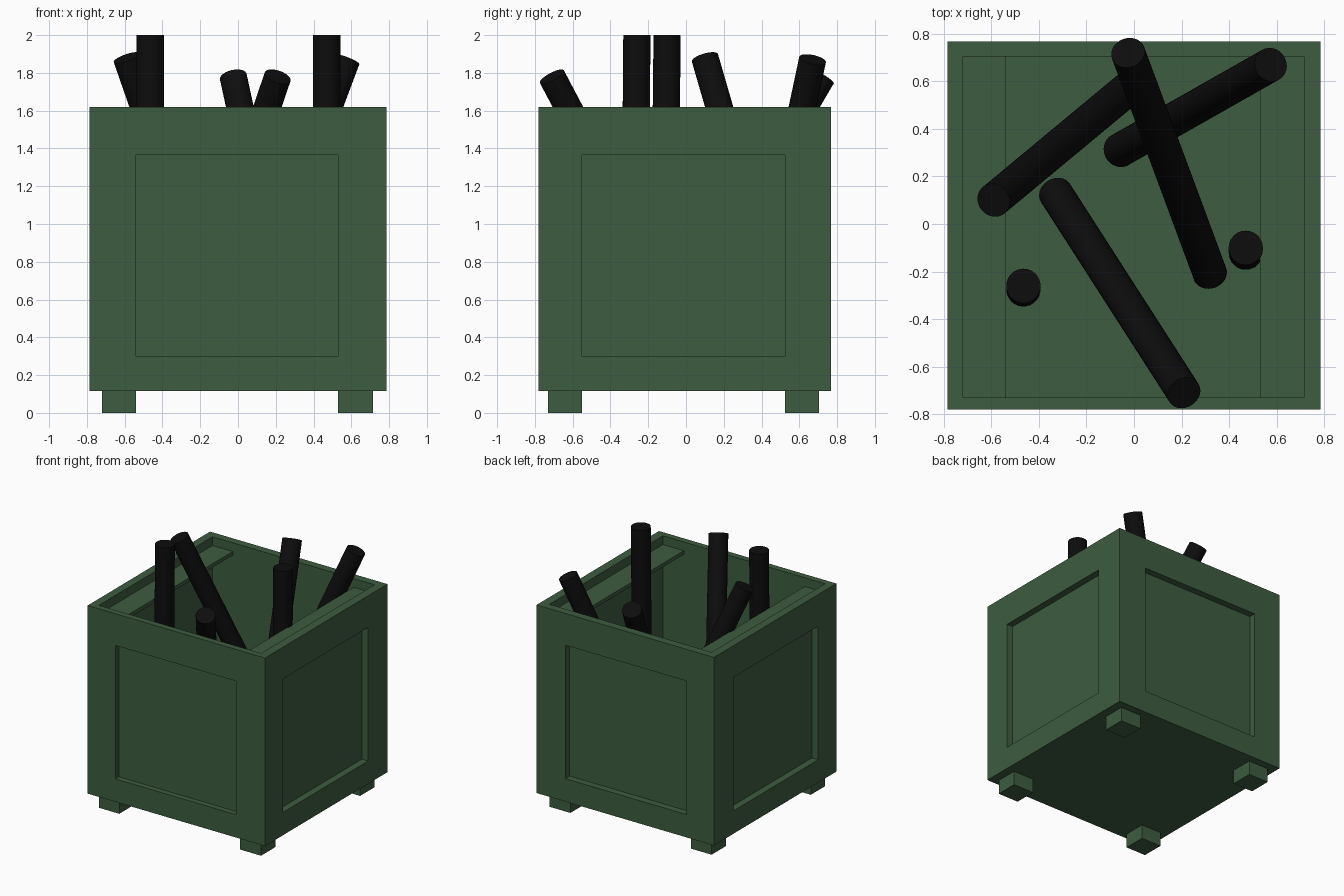
import bpy
from mathutils import Vector

if "Cube" in bpy.data.objects:
    bpy.data.objects.remove(bpy.data.objects["Cube"])


def material(name, color):
    m = bpy.data.materials.new(name)
    m.diffuse_color = color
    m.use_nodes = True
    m.node_tree.nodes["Principled BSDF"].inputs["Base Color"].default_value = m.diffuse_color
    return m


green = material("green_paint", (0.047, 0.107, 0.052, 1))
black = material("black_rubber", (0.004, 0.004, 0.004, 1))


def box(name, lo, hi, mat=green):
    lo, hi = Vector(lo), Vector(hi)
    bpy.ops.mesh.primitive_cube_add(size=1, location=(lo + hi) / 2)
    ob = bpy.context.object
    ob.name = name
    ob.scale = hi - lo
    bpy.ops.object.transform_apply(location=False, rotation=False, scale=True)
    ob.data.materials.append(mat)
    return ob


def cut(target, lo, hi):
    cutter = box("cutter", lo, hi)
    cutter.hide_render = True
    mod = target.modifiers.new("cut", 'BOOLEAN')
    mod.operation = 'DIFFERENCE'
    mod.solver = 'EXACT'
    mod.object = cutter
    bpy.context.view_layer.objects.active = target
    bpy.ops.object.modifier_apply(modifier=mod.name)
    bpy.data.objects.remove(cutter)


def stick(name, bottom, top, radius=0.072):
    a, b = Vector(bottom), Vector(top)
    d = b - a
    bpy.ops.mesh.primitive_cylinder_add(vertices=32, radius=radius, depth=d.length,
                                        location=(a + b) / 2)
    ob = bpy.context.object
    ob.name = name
    ob.rotation_euler = d.to_track_quat('Z', 'Y').to_euler()
    ob.data.materials.append(black)
    bpy.ops.object.shade_smooth_by_angle()


# Outer limits, inner limits and panel openings
X0, X1, Y0, Y1, Z0, Z1 = -0.785, 0.785, -0.78, 0.768, 0.115, 1.62
IX0, IX1, IY0, IY1, FLOOR = -0.72, 0.715, -0.73, 0.705, 0.17
PX0, PX1, PY0, PY1, PZ0, PZ1 = -0.54, 0.53, -0.55, 0.523, 0.298, 1.366
D = 0.055

# Open crate with a hollow inside
crate = box("crate", (X0, Y0, Z0), (X1, Y1, Z1))
cut(crate, (IX0, IY0, FLOOR), (IX1, IY1, 2))

# Recessed panel on each of the four sides
cut(crate, (PX0, Y0 - 0.1, PZ0), (PX1, Y0 + D - 0.01, PZ1))
cut(crate, (PX0, Y1 - D, PZ0), (PX1, Y1 + 0.1, PZ1))
cut(crate, (X0 - 0.1, PY0, PZ0), (X0 + D, PY1, PZ1))
cut(crate, (X1 - D, PY0, PZ0), (X1 + 0.1, PY1, PZ1))

# Ledges inside the left and right walls
box("left_ledge", (IX0, IY0, 1.52), (PX0, IY1, 1.55))
box("right_ledge", (PX1, IY0, 1.52), (IX1, IY1, 1.55))

# Corner feet
for xn, xa, xb in (("left", IX0, PX0), ("right", PX1, IX1)):
    for yn, ya, yb in (("front", IY0, PY0), ("back", PY1, IY1)):
        box(f"{yn}_{xn}_foot", (xa, ya, 0), (xb, yb, Z0 + 0.01))

# Round sticks standing and leaning in the crate
sticks = [
    ((-0.465, -0.275, 0.16), (-0.465, -0.26, 2.0)),
    ((0.47, -0.12, 0.16), (0.47, -0.10, 2.0)),
    ((0.00, 0.59, 0.19), (-0.59, 0.10, 1.88)),
    ((0.32, -0.21, 0.19), (-0.025, 0.72, 1.78)),
    ((-0.06, 0.31, 0.18), (0.575, 0.67, 1.87)),
    ((-0.33, 0.13, 0.19), (0.21, -0.71, 1.78)),
]
for i, (bottom, top) in enumerate(sticks, 1):
    stick(f"stick_{i}", bottom, top)
